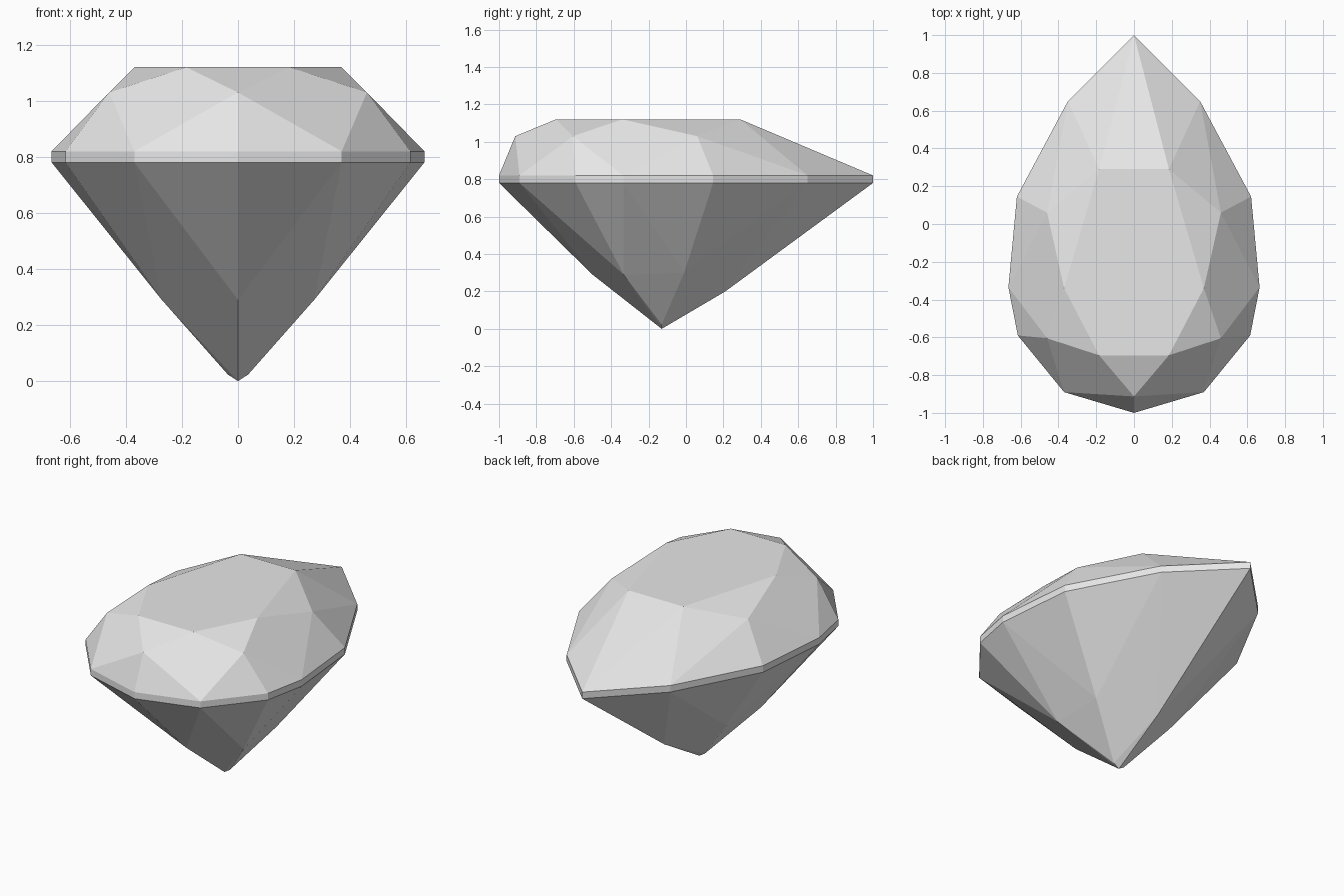
import bpy
import bmesh
import math

cube = bpy.data.objects.get("Cube")
if cube:
    bpy.data.objects.remove(cube, do_unlink=True)

TABLE_Z, CROWN_Z, GIRDLE_TOP, GIRDLE_BOTTOM = 1.12, 1.03, 0.82, 0.78

# Right-hand half of each facet ring, as (x, y)
girdle = [(0, -1), (0.37, -0.89), (0.615, -0.59), (0.665, -0.335),
          (0.62, 0.145), (0.35, 0.65), (0, 1)]
table = [(0.185, -0.695), (0.37, -0.34), (0.185, 0.29)]
crown = [(0, -0.913), (0.46, -0.605), (0.46, 0.06)]

# Pavilion corners and the point at the bottom
pavilion = [(0, -0.5, 0.29), (0.272, -0.333, 0.29), (0.265, -0.01, 0.3),
            (0, 0.21, 0.2), (0.036, -0.13, 0.023), (0, -0.13, 0)]


def at_height(ring, z):
    return [(x, y, z) for x, y in ring]


half = (at_height(table, TABLE_Z) + at_height(crown, CROWN_Z)
        + at_height(girdle, GIRDLE_TOP) + at_height(girdle, GIRDLE_BOTTOM)
        + pavilion)
points = set(half) | {(-x, y, z) for x, y, z in half}

# Flat facets stretched over the corners
bm = bmesh.new()
for p in sorted(points):
    bm.verts.new(p)
bmesh.ops.convex_hull(bm, input=bm.verts)
bmesh.ops.delete(bm, geom=[v for v in bm.verts if not v.link_faces], context='VERTS')
bmesh.ops.dissolve_limit(bm, angle_limit=math.radians(1), verts=bm.verts, edges=bm.edges)
bmesh.ops.recalc_face_normals(bm, faces=bm.faces)

mesh = bpy.data.meshes.new("pear_cut_gem")
bm.to_mesh(mesh)
bm.free()
gem = bpy.data.objects.new("pear_cut_gem", mesh)
bpy.context.collection.objects.link(gem)

# Single pale grey
grey = bpy.data.materials.new("pale_grey")
grey.use_nodes = True
color = (0.8, 0.8, 0.8, 1)
grey.diffuse_color = color
grey.node_tree.nodes["Principled BSDF"].inputs["Base Color"].default_value = color
mesh.materials.append(grey)
